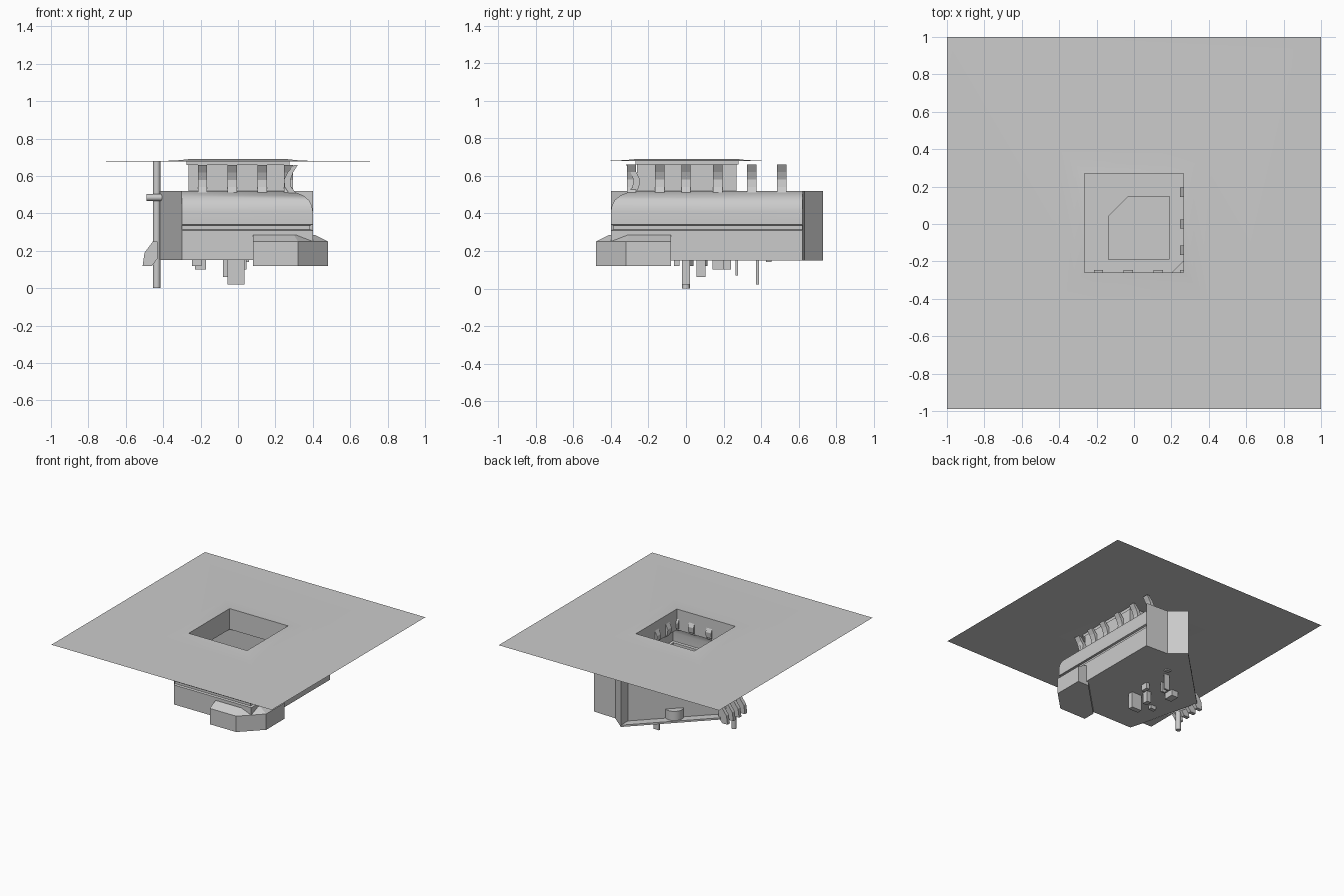
import bpy, bmesh
from mathutils import Vector

cube = bpy.data.objects.get("Cube")
if cube:
    bpy.data.objects.remove(cube)

gray = bpy.data.materials.new("neutral gray")
gray.use_nodes = True
COLOR = (0.6, 0.6, 0.6, 1)
gray.diffuse_color = COLOR
gray.node_tree.nodes["Principled BSDF"].inputs["Base Color"].default_value = COLOR


def finish(name, bm, smooth=False):
    mesh = bpy.data.meshes.new(name)
    bm.to_mesh(mesh)
    bm.free()
    mesh.materials.append(gray)
    for p in mesh.polygons:
        p.use_smooth = smooth
    obj = bpy.data.objects.new(name, mesh)
    bpy.context.collection.objects.link(obj)
    if smooth:
        bpy.ops.object.select_all(action="DESELECT")
        obj.select_set(True)
        bpy.context.view_layer.objects.active = obj
        bpy.ops.object.shade_smooth_by_angle(angle=0.6)
    return obj


def loft(name, rings, closed=True, caps=False, smooth=False):
    """Join equal-length rows of points with quads."""
    bm = bmesh.new()
    rows = [[bm.verts.new(p) for p in ring] for ring in rings]
    n = len(rows[0])
    for a, b in zip(rows, rows[1:]):
        for i in range(n if closed else n - 1):
            j = (i + 1) % n
            bm.faces.new((a[i], a[j], b[j], b[i]))
    if caps:
        bm.faces.new(rows[0][::-1])
        bm.faces.new(rows[-1])
        bmesh.ops.recalc_face_normals(bm, faces=bm.faces)
    return finish(name, bm, smooth)


def at(points, z):
    return [(x, y, z) for x, y in points]


def prism(name, points, z0, z1):
    return loft(name, [at(points, z0), at(points, z1)], caps=True)


def box(name, x, y, z0, z1, w, d):
    return prism(name, rect(x - w / 2, y - d / 2, x + w / 2, y + d / 2), z0, z1)


def rect(x0, y0, x1, y1):
    return [(x0, y0), (x1, y0), (x1, y1), (x0, y1)]


def cylinder(name, start, end, radius):
    start, end = Vector(start), Vector(end)
    bm = bmesh.new()
    bmesh.ops.create_cone(bm, cap_ends=True, segments=16, radius1=radius,
                          radius2=radius, depth=(end - start).length)
    turn = (end - start).to_track_quat("Z", "Y")
    for v in bm.verts:
        v.co = turn @ v.co + (start + end) / 2
    return finish(name, bm, True)


# Ground sheet, rising gently to a square opening
hole = rect(-0.265, -0.26, 0.265, 0.27)
loft("ground_sheet", [at(rect(-1, -0.99, 1, 1), 0.678),
                      at(rect(-0.41, -0.41, 0.41, 0.41), 0.68),
                      at(rect(-0.32, -0.32, 0.32, 0.32), 0.684),
                      at(hole, 0.69)], smooth=True)

# Opening lining
loft("opening_lining", [at(hole, 0.69), at(hole, 0.52)])
loft("opening_lip", [at(rect(-0.275, -0.27, 0.275, 0.28), z) for z in (0.685, 0.66)])

# Curved shell wrapping the front and one side
profile = [(0.12, 0.52), (0.085, 0.51), (0.05, 0.495), (0.02, 0.47), (0.005, 0.44),
           (0, 0.41), (0, 0.34), (0.015, 0.335), (0.015, 0.315), (0, 0.31), (0, 0.15)]
loft("curved_shell", [[(-0.3, -0.4 + d, z), (0.4 - d, -0.4 + d, z), (0.4 - d, 0.62, z)]
                      for d, z in profile], closed=False, smooth=True)

# Remaining room walls
back = [(0.4, 0.62), (0.2, 0.63), (0.08, 0.73), (0.08, 0.64)]
side = [(0.08, 0.64), (-0.45, 0.11), (-0.3, -0.4)]
for name, path in (("back_wall", back), ("diagonal_wall", side)):
    loft(name, [at(path, 0.15), at(path, 0.52)], closed=False)

# Roof around the opening
bm = bmesh.new()
roof = [(-0.3, -0.4), (-0.3, -0.28), (0.28, -0.28), (0.28, 0.62)] + back[1:] + side[1:2]
for loop in (roof, hole):
    vs = [bm.verts.new(p) for p in at(loop, 0.52)]
    for i, v in enumerate(vs):
        bm.edges.new((v, vs[i - 1]))
bmesh.ops.triangle_fill(bm, use_beauty=True, edges=bm.edges[:])
bmesh.ops.dissolve_limit(bm, angle_limit=0.01, verts=bm.verts[:], edges=bm.edges[:])
finish("roof", bm)

# Floor slab and raised platform inside
prism("floor", [(-0.3, -0.4), (0.4, -0.4), (0.4, 0.62), (0.2, 0.63),
                (0.08, 0.73), (-0.45, 0.2)], 0.15, 0.165)
prism("platform", [(-0.14, 0.04), (-0.14, -0.19), (0.19, -0.19),
                   (0.19, 0.15), (-0.03, 0.15)], 0.165, 0.2)
cylinder("round_console", (-0.16, 0.38, 0.165), (-0.16, 0.38, 0.24), 0.07)

# Curved ribs around the opening
rib = [(0.3, 0.66), (0.265, 0.62), (0.245, 0.58), (0.25, 0.54), (0.27, 0.51),
       (0.31, 0.51), (0.285, 0.54), (0.28, 0.58), (0.295, 0.62), (0.32, 0.66)]
for i, y in enumerate((-0.29, -0.14, 0.0, 0.17, 0.35, 0.51)):
    loft(f"side_rib_{i + 1}", [[(x, y + s, z) for x, z in rib] for s in (-0.025, 0.025)], caps=True)
for i, x in enumerate((-0.19, -0.03, 0.13, 0.27)):
    loft(f"front_rib_{i + 1}", [[(x + s, -y, z) for y, z in rib] for s in (-0.025, 0.025)], caps=True)

# Faceted corner bay
bay = [(0.08, -0.38), (0.08, -0.48), (0.32, -0.48), (0.48, -0.32), (0.48, -0.08), (0.38, -0.08)]
bay_top = [(0.08, -0.38), (0.08, -0.41), (0.3, -0.41), (0.41, -0.3), (0.41, -0.08), (0.38, -0.08)]
loft("corner_bay", [at(bay, 0.12), at(bay, 0.25), at(bay_top, 0.285)], caps=True)

# Fins, mast and pipe on the other side
fin = [(-0.51, 0.12), (-0.46, 0.12), (-0.43, 0.16), (-0.43, 0.25), (-0.455, 0.25), (-0.5, 0.19)]
for i in range(4):
    y = -0.05 + i * 0.075
    loft(f"fin_{i + 1}", [[(x, y + s, z) for x, z in fin] for s in (-0.015, 0.015)], caps=True)
cylinder("mast", (-0.435, 0, 0), (-0.435, 0, 0.68), 0.02)
cylinder("side_pipe", (-0.49, -0.02, 0.485), (-0.28, -0.02, 0.485), 0.018)

# Pegs hanging below the floor
pegs = [(-0.01, 0.0, 0.02, 0.09, 0.04), (-0.0, 0.38, 0.02, 0.05, 0.015),
        (-0.06, 0.27, 0.07, 0.04, 0.015), (-0.06, 0.08, 0.06, 0.04, 0.05),
        (-0.2, 0.2, 0.1, 0.06, 0.08), (0.03, 0.17, 0.1, 0.03, 0.06),
        (-0.22, -0.05, 0.12, 0.05, 0.03), (0.04, 0.44, 0.14, 0.04, 0.03)]
for i, (x, y, z, w, d) in enumerate(pegs):
    box(f"peg_{i + 1}", x, y, z, 0.15, w, d)
